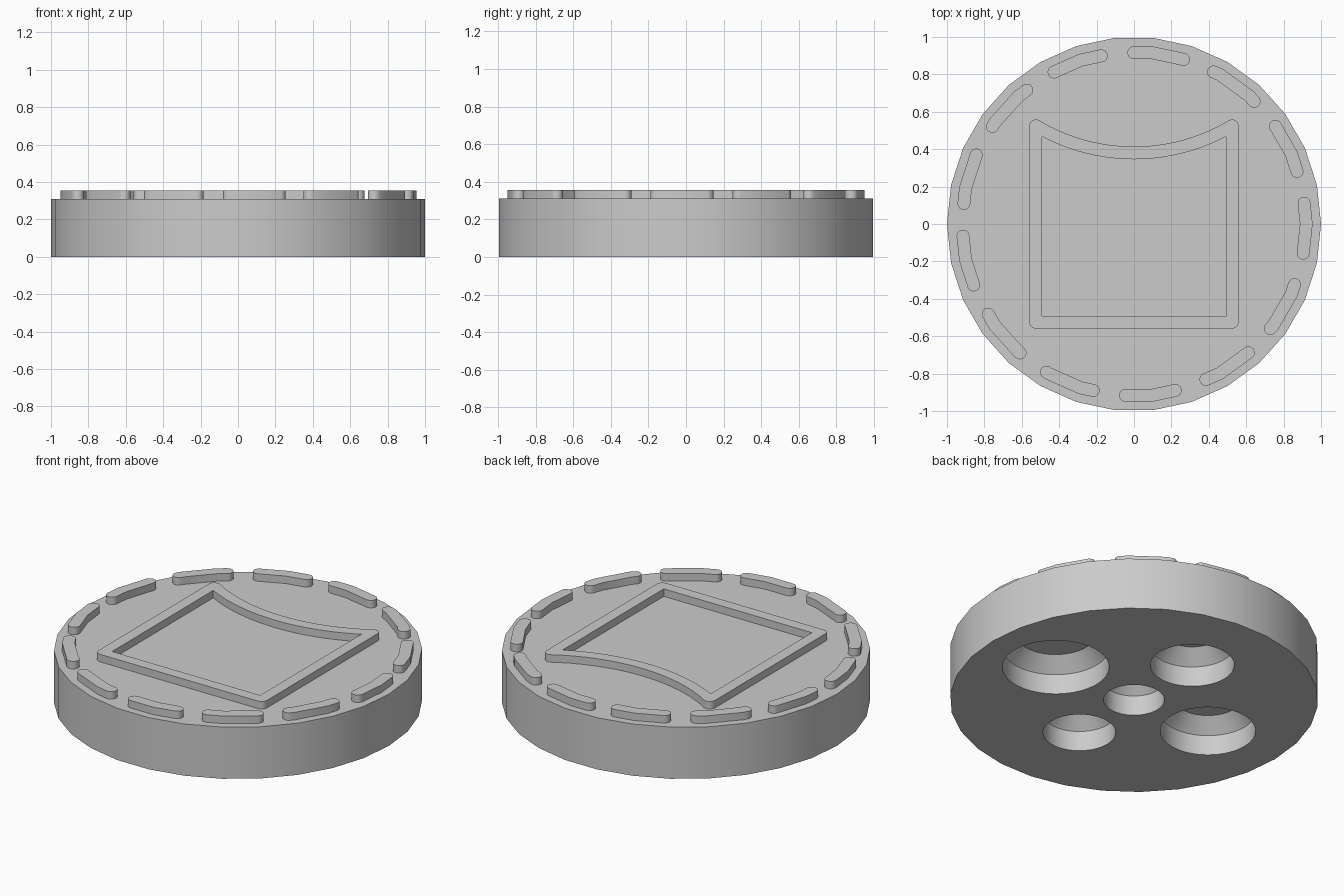
import bpy, bmesh
from math import sin, cos, pi, radians, sqrt, atan2

if "Cube" in bpy.data.objects:
    bpy.data.objects.remove(bpy.data.objects["Cube"], do_unlink=True)

GREY = (0.6, 0.6, 0.6, 1)
grey = bpy.data.materials.new("plain grey")
grey.use_nodes = True
grey.diffuse_color = GREY
grey.node_tree.nodes["Principled BSDF"].inputs["Base Color"].default_value = GREY

BASE, TOP = 0.31, 0.355      # disc top, raised relief top
SIDES = 30
STEP = 2 * pi / SIDES
HALF = 0.034                 # half width of the raised lines


def make_object(name, bm):
    bmesh.ops.recalc_face_normals(bm, faces=bm.faces)
    mesh = bpy.data.meshes.new(name)
    bm.to_mesh(mesh)
    bm.free()
    mesh.materials.append(grey)
    obj = bpy.data.objects.new(name, mesh)
    bpy.context.collection.objects.link(obj)
    return obj


def smooth(obj):
    bpy.ops.object.select_all(action='DESELECT')
    obj.select_set(True)
    bpy.context.view_layer.objects.active = obj
    bpy.ops.object.shade_smooth_by_angle(angle=radians(30))


def arc(cx, cy, r, start, end, n):
    return [(cx + r * cos(start + (end - start) * i / n),
             cy + r * sin(start + (end - start) * i / n)) for i in range(n + 1)]


def lathe(name, profile, sides, x=0, y=0):
    """Spin a closed (radius, height) profile whose ends lie on the axis."""
    bm = bmesh.new()
    rings = [[bm.verts.new((x + px, y + py, z)) for px, py in
              arc(0, 0, r, 0, 2 * pi, sides)[:-1]] for r, z in profile]
    for a, b in zip(rings, rings[1:]):
        for i in range(sides):
            j = (i + 1) % sides
            bm.faces.new((a[i], a[j], b[j], b[i]))
    bm.faces.new(rings[0])
    bm.faces.new(rings[-1])
    return make_object(name, bm)


# Main disc with chamfered round sockets of growing size in the underside
disc = lathe("disc_body", [(1, 0), (1, BASE)], SIDES)
sockets = [(0.165, 0, 0), (0.197, 0, -1), (0.228, 0, 1), (0.259, -1, 0), (0.29, 1, 0)]
for r, dx, dy in sockets:
    dist = 0.265 + r
    cutter = lathe("socket_cutter", [(r, -0.1), (r, 0.12), (r - 0.08, 0.2)],
                   48, dx * dist, dy * dist)
    cutter.hide_render = True
    bpy.context.view_layer.objects.active = disc
    mod = disc.modifiers.new("socket", 'BOOLEAN')
    mod.operation, mod.solver, mod.object = 'DIFFERENCE', 'EXACT', cutter
    bpy.ops.object.modifier_apply(modifier=mod.name)
    bpy.data.objects.remove(cutter, do_unlink=True)
smooth(disc)


# Ring of raised round-ended dashes following the faceted rim
def rim_point(angle, r):
    offset = angle % STEP - STEP / 2
    r *= cos(STEP / 2) / cos(offset)
    return r * cos(angle), r * sin(angle)


DASHES, RING = 13, 0.921
for k in range(DASHES):
    mid = radians(-1.4) + 2 * pi * k / DASHES
    start, end = mid - radians(8.4), mid + radians(8.4)
    corners = [i * STEP for i in range(-SIDES, 2 * SIDES) if start < i * STEP < end]
    outline = [rim_point(a, RING + HALF) for a in corners]
    outline += arc(*rim_point(end, RING), HALF, end, end + pi, 10)
    outline += [rim_point(a, RING - HALF) for a in reversed(corners)]
    outline += arc(*rim_point(start, RING), HALF, start + pi, start + 2 * pi, 10)
    bm = bmesh.new()
    face = bm.faces.new([bm.verts.new((x, y, BASE - 0.005)) for x, y in outline])
    ext = bmesh.ops.extrude_face_region(bm, geom=[face])
    for v in ext["geom"]:
        if isinstance(v, bmesh.types.BMVert):
            v.co.z = TOP
    smooth(make_object(f"rim_dash_{k + 1}", bm))

# Raised square frame with a concave back edge
S, ARC_Y, ARC_R = 0.525, 1.405, 1.025
lean = atan2(ARC_Y - S, -S)               # outward direction at the arc ends


def back_arc(r, half_x, n=20):
    a = atan2(-sqrt(r * r - half_x * half_x), half_x)
    return arc(0, ARC_Y, r, a, -pi - a, n)


outer = arc(S, -S, HALF, -pi / 2, 0, 6) + arc(S, S, HALF, 0, lean, 8)
outer += back_arc(ARC_R - HALF, S + HALF * cos(lean))[1:-1]
outer += arc(-S, S, HALF, pi - lean, pi, 8) + arc(-S, -S, HALF, pi, 1.5 * pi, 6)
inner_x = S - HALF
inner = [(inner_x, -inner_x)] + back_arc(ARC_R + HALF, inner_x) + [(-inner_x, -inner_x)]

bm = bmesh.new()
edges = []
for loop in (outer, inner):
    vs = [bm.verts.new((x, y, TOP)) for x, y in loop]
    edges += [bm.edges.new((vs[i - 1], vs[i])) for i in range(len(vs))]
bmesh.ops.triangle_fill(bm, edges=edges, use_beauty=True)
ext = bmesh.ops.extrude_face_region(bm, geom=bm.faces[:], use_keep_orig=True)
for v in ext["geom"]:
    if isinstance(v, bmesh.types.BMVert):
        v.co.z = BASE - 0.005
smooth(make_object("square_frame", bm))
